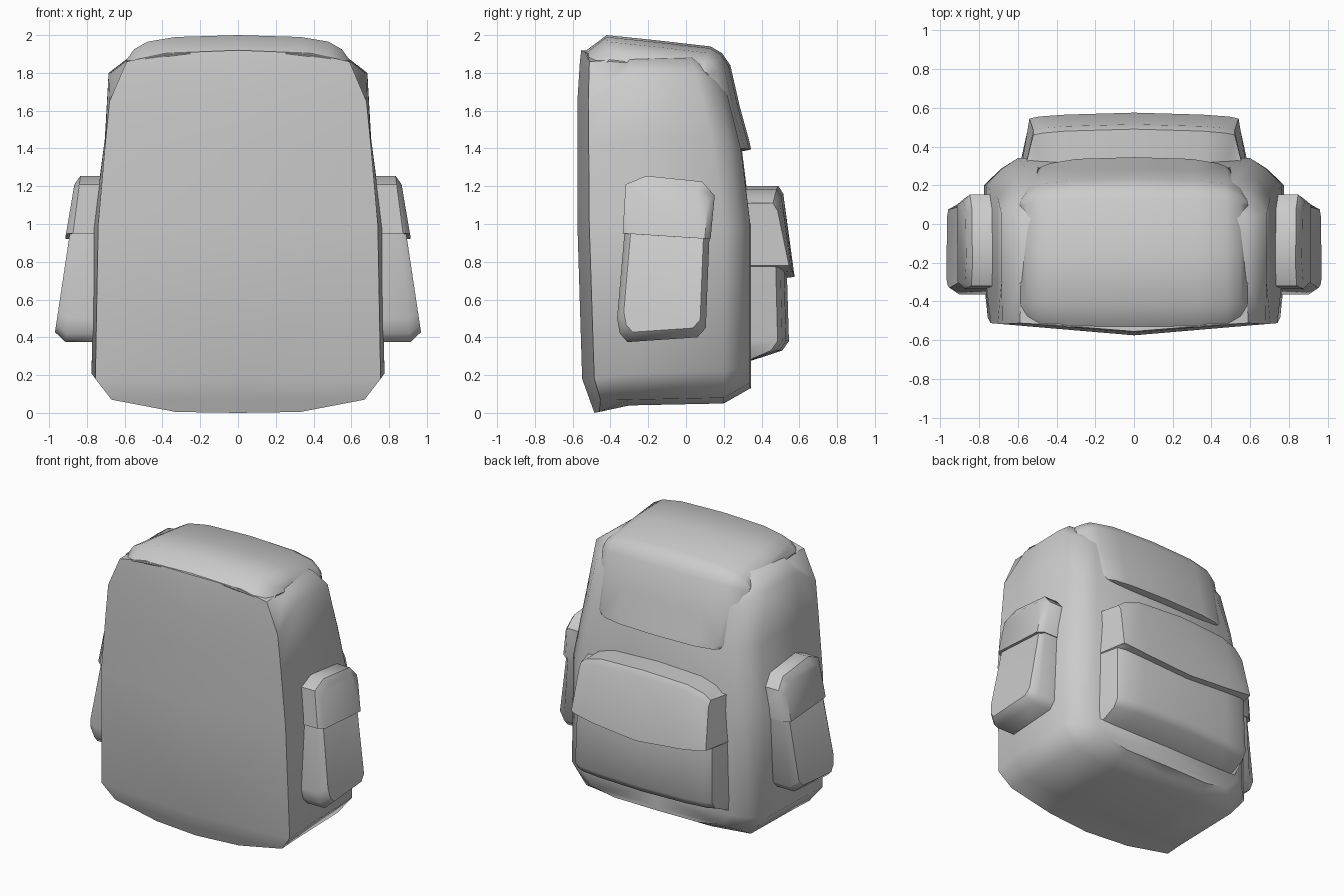
import bpy, bmesh

if "Cube" in bpy.data.objects:
    bpy.data.objects.remove(bpy.data.objects["Cube"], do_unlink=True)

fabric = bpy.data.materials.new("grey fabric")
fabric.use_nodes = True
fabric.diffuse_color = (0.6, 0.6, 0.6, 1)
fabric.node_tree.nodes["Principled BSDF"].inputs["Base Color"].default_value = (0.6, 0.6, 0.6, 1)


def loft(name, rows, closed=False, angle=0.8):
    """Skin rows of points, mirror across x, close and smooth the result."""
    bm = bmesh.new()
    grid = [[bm.verts.new(p) for p in row] for row in rows]
    for a, b in zip(grid, grid[1:]):
        n = len(a)
        for i in range(n if closed else n - 1):
            j = (i + 1) % n
            bm.faces.new((a[i], a[j], b[j], b[i]))
    if closed:
        bm.faces.new(grid[0])
        bm.faces.new(grid[-1])
    bmesh.ops.mirror(bm, geom=bm.verts[:] + bm.edges[:] + bm.faces[:], axis='X', merge_dist=0.0005)
    bmesh.ops.remove_doubles(bm, verts=bm.verts[:], dist=0.0005)
    bmesh.ops.dissolve_degenerate(bm, edges=bm.edges[:], dist=0.0005)
    holes = [e for e in bm.edges if e.is_boundary]
    if holes:
        bmesh.ops.holes_fill(bm, edges=holes, sides=0)
    bmesh.ops.recalc_face_normals(bm, faces=bm.faces[:])
    mesh = bpy.data.meshes.new(name)
    bm.to_mesh(mesh)
    bm.free()
    mesh.materials.append(fabric)
    obj = bpy.data.objects.new(name, mesh)
    bpy.context.collection.objects.link(obj)
    bpy.ops.object.select_all(action='DESELECT')
    obj.select_set(True)
    bpy.context.view_layer.objects.active = obj
    bpy.ops.object.shade_smooth_by_angle(angle=angle)


# Main bag: half outlines (x, z) from bottom to top, lofted front to back
panel = [(0, 0), (.33, .005), (.67, .07), (.755, .18), (.74, 1), (.705, 1.4),
         (.68, 1.65), (.59, 1.86), (.38, 1.905), (0, 1.92)]
middle = [(0, .05), (.35, .05), (.66, .08), (.775, .22), (.765, 1), (.705, 1.45),
          (.685, 1.8), (.58, 1.88), (.38, 1.9), (0, 1.91)]
rear = [(0, .13), (.34, .13), (.5, .16), (.6, .25), (.6, 1), (.56, 1.4),
        (.52, 1.68), (.45, 1.74), (.36, 1.75), (0, 1.76)]


def panel_y(x, z):
    return -.575 + .085 * x + max(0, .25 - z) * .36 + max(0, z - 1.75) * .12


def rear_y(y, z):
    return y - .25 * max(0, z - 1.2)


loft("main_bag", [
    [(0, panel_y(0, z), z) for x, z in panel],
    [(x, panel_y(x, z), z) for x, z in panel],
    [(x, -.3, z * .99 + (.01 if z > 1 else -.01)) for x, z in middle],
    [(x, rear_y(.2, z), z) for x, z in middle],
    [(x * .5 + u * .5, rear_y(.285, w), z * .4 + w * .6) for (x, z), (u, w) in zip(middle, rear)],
    [(x, rear_y(.34, z), z) for x, z in rear],
    [(0, rear_y(.345, z), z) for x, z in rear]])

# Lid: path (y, z) with inward direction and width factor
path = [(-.54, 1.91, .5, -.9, 1), (-.42, 2, .1, -1, 1), (-.15, 1.972, 0, -1, 1),
        (.13, 1.94, -.3, -1, 1), (.19, 1.905, -.6, -.8, 1), (.235, 1.84, -.9, -.4, 1),
        (.285, 1.62, -1, -.2, 1), (.335, 1.44, -1, -.2, .98), (.345, 1.395, -.9, .1, .9),
        (.30, 1.385, -.9, .1, .88)]
columns = [(0, 0), (.33, .01), (.48, .035), (.55, .075), (.59, .13), (.57, .2), (0, .2)]
loft("lid", [[(x * k, y + ny * d, z + nz * d) for y, z, ny, nz, k in path] for x, d in columns], angle=.9)

# Rear pocket: profile (y, z) with a flap overhang, repeated across the width
profile = [(.28, 1.2), (.49, 1.2), (.515, 1.16), (.575, .72),
           (.535, .715), (.545, .38), (.51, .33), (.28, .255)]


def pocket_row(x, top, back, rise, low):
    row = []
    for i, (y, z) in enumerate(profile):
        dz = -top if i < 3 else rise if i < 5 else 0
        dx = 0 if i < 3 else .02 if i < 5 else .03
        dy = back + (low if i > 3 else 0)
        row.append((x + dx * (x > .4), max(.28, y - dy), z + dz))
    return row


edge = pocket_row(.52, .09, .03, .06, .03)
loft("rear_pocket", [
    pocket_row(0, 0, 0, 0, 0),
    pocket_row(.35, .015, .01, .03, .005),
    pocket_row(.47, .05, .02, .05, .015),
    edge,
    [(x + .045, .28, z) for x, y, z in edge]], angle=.75)


def inset(points, cy, cz, k):
    return [(cy + (y - cy) * k, cz + (z - cz) * k) for y, z in points]


# Side pockets: outline (y, z) rising to a bevelled outer face
outline = [(-.31, .375), (.06, .4), (.105, .45), (.13, 1.08),
           (-.315, 1.08), (-.365, .5), (-.35, .42)]
loft("side_pocket", [
    [(.68, y, z) for y, z in outline],
    [(.905 - .09 * (z - .46), y, z) for y, z in outline],
    [(.958 - .15 * (z - .5), y, z) for y, z in inset(outline, -.11, .75, .86)]], closed=True)

# Side pocket flaps, overhanging the pocket face
flap = [(-.335, .95), (.13, .92), (.152, 1.15), (.085, 1.225), (-.21, 1.255), (-.32, 1.21)]
loft("side_pocket_flap", [
    [(.68, y, z) for y, z in flap],
    [(.875 - .13 * (z - .94), y, z) for y, z in flap],
    [(.912 - .17 * (z - .94), y, z) for y, z in inset(flap, -.09, .935, .86)]], closed=True)
